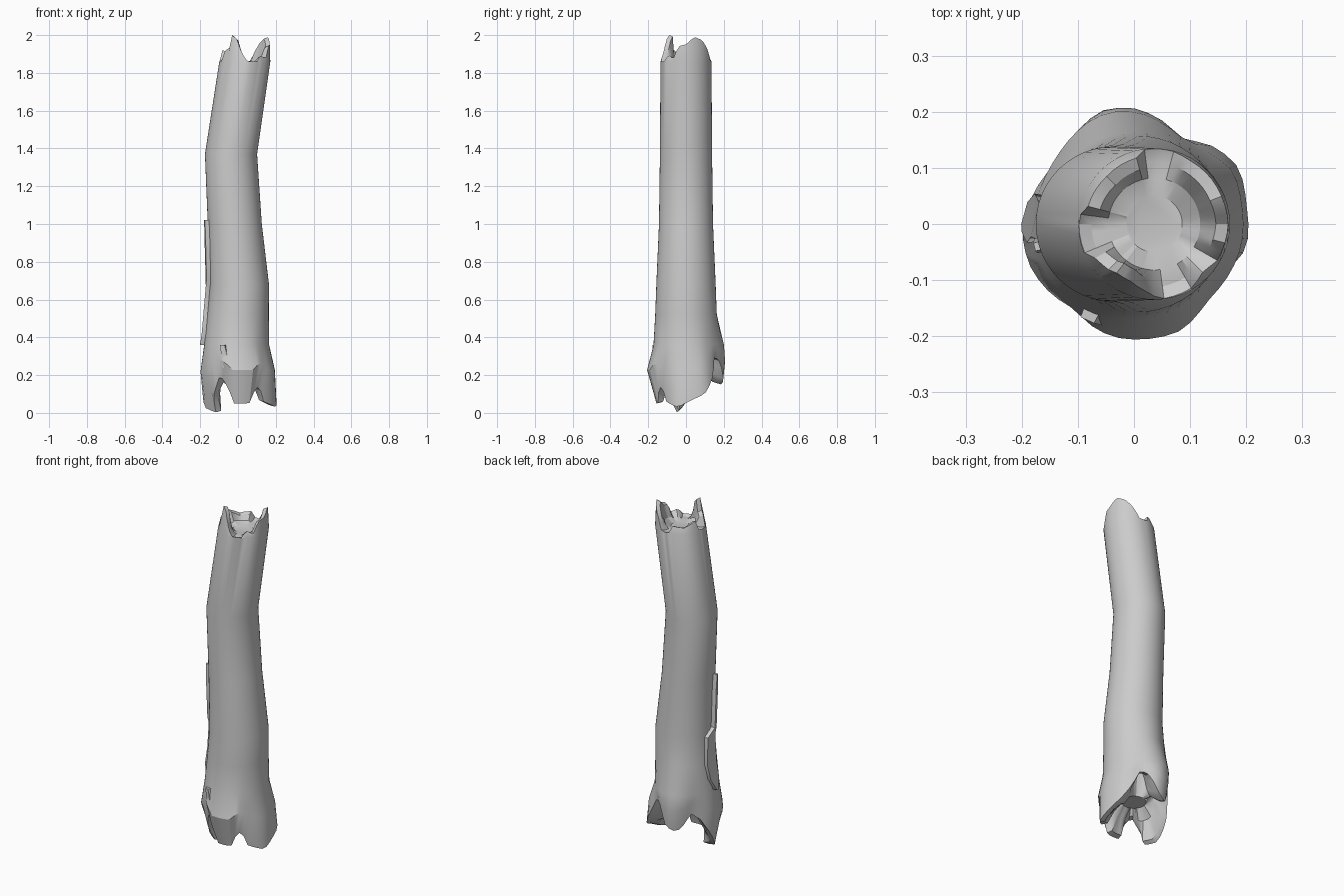
import bpy, bmesh
from math import radians, cos, sin

if "Cube" in bpy.data.objects:
    bpy.data.objects.remove(bpy.data.objects["Cube"])

N = 48
# Trunk axis: z, centre x, radius
AXIS = [(0, 0, .172), (.36, -.007, .172), (.52, 0, .163), (.68, .007, .157), (1.0, -.017, .143),
        (1.37, -.037, .138), (1.86, .036, .135), (2.1, .036, .135)]
# Splintered root end: angle, flare radius, tip radius, tip z
ROOTS = [(-125, .185, .165, .20), (-109, .2, .17, .14), (-98, .205, .155, .05), (-68, .208, .16, .05),
         (-57, .2, .17, .13), (-48, .19, .17, .14), (-38, .19, .17, .06), (-12, .195, .205, .03),
         (10, .195, .203, .07), (28, .2, .212, .10), (43, .185, .2, .17), (62, .175, .17, .30),
         (78, .195, .185, .27), (92, .208, .2, .17), (106, .21, .19, .15), (116, .2, .18, .16),
         (134, .18, .175, .25), (150, .18, .18, .21), (168, .19, .19, .12), (185, .2, .18, .03),
         (202, .2, .125, 0), (216, .195, .16, .09)]
# Broken top rim: angle, tip radius, tip z
RIM = [(-60, .132, 1.86), (-50, .125, 1.89), (-42, .12, 1.89), (-32, .13, 1.87), (-18, .13, 1.94),
       (0, .132, 1.95), (20, .13, 1.99), (42, .13, 1.97), (62, .13, 1.92), (76, .134, 1.86),
       (97, .134, 1.86), (103, .122, 1.90), (135, .12, 1.89), (165, .122, 1.92), (174, .134, 1.86),
       (203, .134, 1.86), (211, .12, 1.92), (225, .115, 1.93), (232, .11, 2.0), (247, .11, 1.98),
       (262, .12, 1.91), (275, .134, 1.86)]


def lerp(table, t):
    for a, b in zip(table, table[1:]):
        if a[0] <= t <= b[0]:
            f = (t - a[0]) / (b[0] - a[0])
            return [p + (q - p) * f for p, q in zip(a[1:], b[1:])]
    return table[-1][1:]


def around(table, deg):
    start = table[0][0]
    closed = table + [(start + 360,) + tuple(table[0][1:])]
    return lerp(closed, start + (deg - start) % 360)


def polar(deg, r, z, cx):
    return (cx + r * cos(radians(deg)), r * sin(radians(deg)), z)


def finish(name, bm):
    bmesh.ops.recalc_face_normals(bm, faces=bm.faces)
    me = bpy.data.meshes.new(name)
    bm.to_mesh(me)
    bm.free()
    ob = bpy.data.objects.new(name, me)
    bpy.context.collection.objects.link(ob)
    bpy.ops.object.select_all(action='DESELECT')
    ob.select_set(True)
    bpy.context.view_layer.objects.active = ob
    bpy.ops.object.shade_smooth_by_angle(angle=radians(28))
    return ob


def column(deg):
    """One lengthwise section of the trunk, from the root hollow to the top hollow."""
    flare, tip, z0 = around(ROOTS, deg)
    rt, zt = around(RIM, deg)
    bump = .03 * max(0, cos(radians(deg - 97))) ** 6
    pts = [polar(deg, .065, .20, 0),
           polar(deg, .105, max(z0 + .05, .14), 0),
           polar(deg, tip - .03, z0 + .008, 0),
           polar(deg, tip, z0, 0),
           polar(deg, flare, z0 + .57 * (.36 - z0), 0)]
    for z, cx, r in AXIS[1:-1]:
        if z < .4:
            r += bump
        pts.append(polar(deg, r, z, cx))
    cx = AXIS[-1][1]
    pts += [polar(deg, rt, zt + .001, cx),
            polar(deg, rt - .022, zt - .008, cx),
            polar(deg, .082, 1.855 + .2 * (zt - 1.86), cx),
            polar(deg, .05, 1.85, cx)]
    return pts


# Trunk with splintered ends
bm = bmesh.new()
cols = [[bm.verts.new(p) for p in column(i * 360 / N)] for i in range(N)]
for i in range(N):
    a, b = cols[i], cols[(i + 1) % N]
    for k in range(len(a) - 1):
        bm.faces.new((a[k], b[k], b[k + 1], a[k + 1]))
bm.faces.new([c[0] for c in cols])
bm.faces.new([c[-1] for c in cols])
finish("trunk", bm)


def bark(name, rows, thick):
    """Raised bark strip; rows are z, start angle, end angle."""
    bm = bmesh.new()
    grid = []
    for z, a0, a1 in rows:
        cx, r = lerp(AXIS, z)
        ring = []
        for d, off in ((a0, -.02), (a0 + 2, thick), (a1 - 2, thick), (a1, -.02)):
            ring.append(bm.verts.new(polar(d, r + off, z, cx)))
        grid.append(ring)
    for a, b in zip(grid, grid[1:]):
        for k in range(4):
            j = (k + 1) % 4
            bm.faces.new((a[k], a[j], b[j], b[k]))
    bm.faces.new(grid[0])
    bm.faces.new(grid[-1])
    return finish(name, bm)


# Bark strips
bark("side_bark", [(1.02, 190, 199), (.94, 187, 200), (.71, 186, 197), (.67, 166, 191),
                   (.52, 161, 189), (.43, 166, 192), (.36, 178, 186)], .022)
bark("front_bark", [(.36, 240, 252), (.24, 244, 260)], .016)
